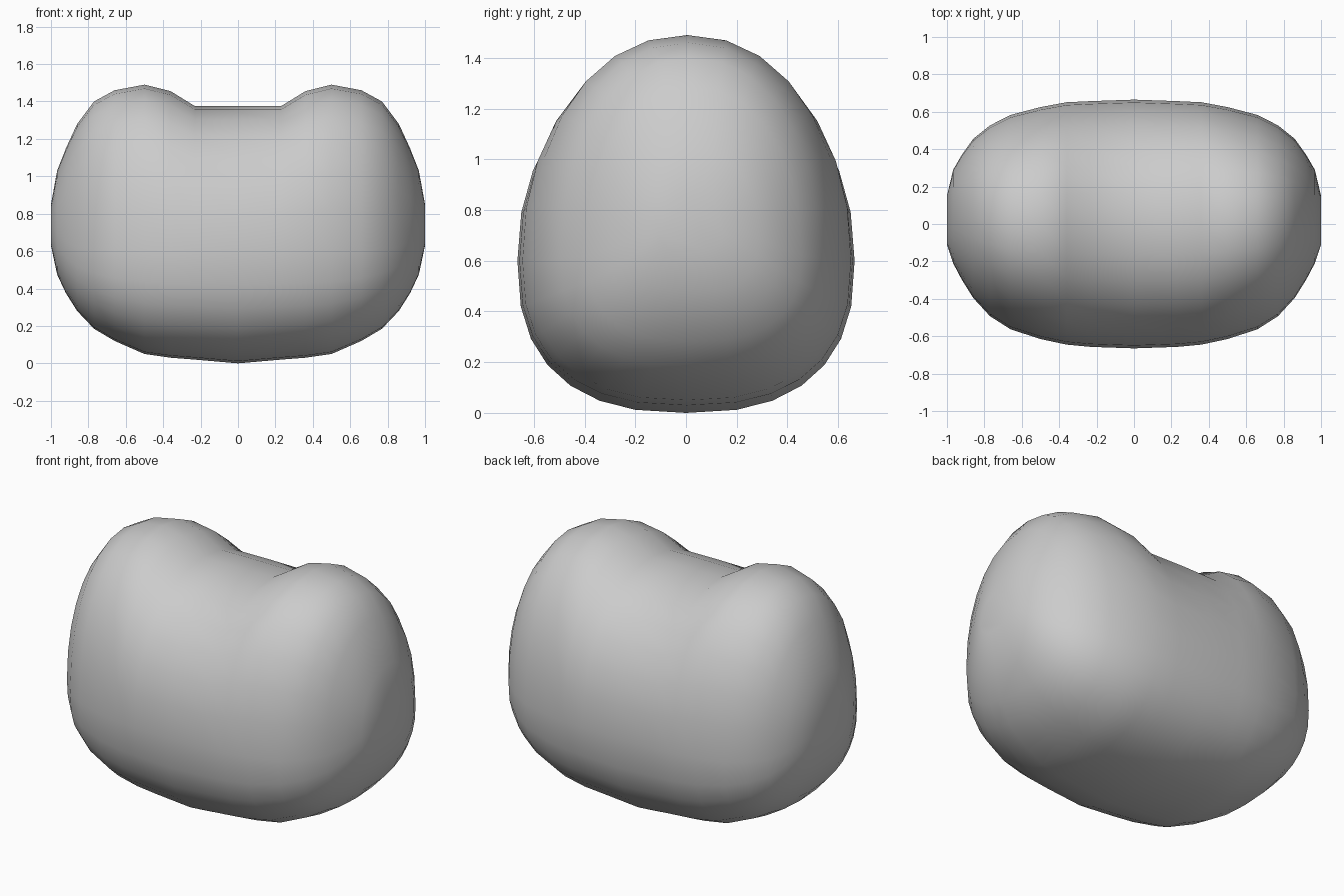
import bpy, bmesh
from math import cos, sin, pi, copysign

if "Cube" in bpy.data.objects:
    bpy.data.objects.remove(bpy.data.objects["Cube"])

# Cross-sections of the right half: x, bottom z, top z, widest z, half depth, y centre
HALF = [
    (0.00, 0.00, 1.375, 0.60, 0.665, 0.00),
    (0.23, 0.02, 1.375, 0.60, 0.657, 0.00),
    (0.36, 0.03, 1.455, 0.60, 0.648, 0.003),
    (0.50, 0.05, 1.49, 0.60, 0.620, 0.005),
    (0.66, 0.12, 1.46, 0.60, 0.573, 0.01),
    (0.77, 0.185, 1.40, 0.61, 0.510, 0.017),
    (0.86, 0.28, 1.28, 0.62, 0.425, 0.03),
    (0.92, 0.375, 1.15, 0.65, 0.335, 0.036),
    (0.967, 0.475, 1.03, 0.69, 0.250, 0.04),
    (1.00, 0.63, 0.85, 0.74, 0.130, 0.02),
]
SIDES = 28


def power(v, n):
    return copysign(abs(v) ** (2 / n), v)


def ring(bm, x, low, high, wide, depth, yc):
    """Egg-shaped section: rounder above, boxier below."""
    verts = []
    for i in range(SIDES):
        a = 2 * pi * i / SIDES
        n = 2.15 if sin(a) >= 0 else 2.5
        h = high - wide if sin(a) >= 0 else wide - low
        verts.append(bm.verts.new((x, yc + depth * power(cos(a), n),
                                   wide + h * power(sin(a), n))))
    return verts


# Two-lobed body lofted from left to right
bm = bmesh.new()
stations = [(-s[0],) + s[1:] for s in HALF[:0:-1]] + HALF
rings = [ring(bm, *s) for s in stations]
for r, q in zip(rings, rings[1:]):
    for i in range(SIDES):
        j = (i + 1) % SIDES
        bm.faces.new((r[i], r[j], q[j], q[i]))
bm.faces.new(rings[0])
bm.faces.new(rings[-1])
bmesh.ops.recalc_face_normals(bm, faces=bm.faces)
for f in bm.faces:
    f.smooth = True

mesh = bpy.data.meshes.new("two_lobed_body")
bm.to_mesh(mesh)
bm.free()
body = bpy.data.objects.new("two_lobed_body", mesh)
bpy.context.collection.objects.link(body)
